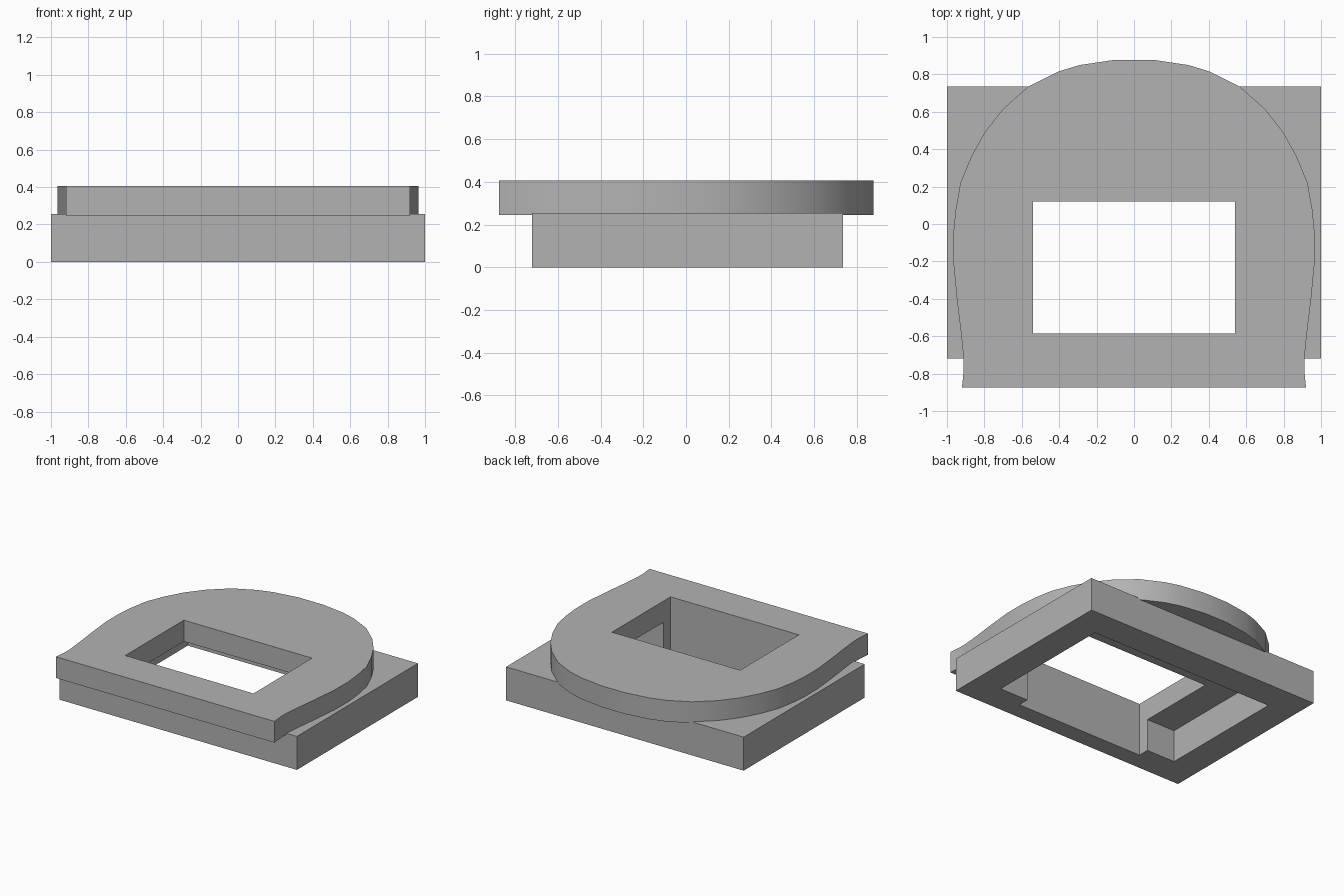
import bpy
import bmesh
from math import radians

cube = bpy.data.objects.get("Cube")
if cube:
    bpy.data.objects.remove(cube, do_unlink=True)

grey = bpy.data.materials.new("plain_grey")
grey.use_nodes = True
colour = (0.45, 0.45, 0.45, 1)
grey.diffuse_color = colour
grey.node_tree.nodes["Principled BSDF"].inputs["Base Color"].default_value = colour


def mirrored(half):
    """Close a right-hand half outline by mirroring it across x = 0."""
    return half + [(-x, y) for x, y in reversed(half)]


def slab(name, outlines, z0, z1):
    """Extrude an outer outline with holes between two heights."""
    curve = bpy.data.curves.new(name, "CURVE")
    curve.dimensions = "2D"
    curve.fill_mode = "BOTH"
    curve.extrude = (z1 - z0) / 2
    for points in outlines:
        spline = curve.splines.new("POLY")
        spline.points.add(len(points) - 1)
        for p, (x, y) in zip(spline.points, points):
            p.co = (x, y, 0, 1)
        spline.use_cyclic_u = True
    temp = bpy.data.objects.new(name + "_outline", curve)
    bpy.context.collection.objects.link(temp)
    bpy.context.view_layer.update()
    depsgraph = bpy.context.evaluated_depsgraph_get()
    mesh = bpy.data.meshes.new_from_object(temp.evaluated_get(depsgraph))
    bpy.data.objects.remove(temp, do_unlink=True)

    # Weld caps to walls and set the slab at its height
    bm = bmesh.new()
    bm.from_mesh(mesh)
    bmesh.ops.remove_doubles(bm, verts=bm.verts, dist=0.0005)
    bmesh.ops.translate(bm, verts=bm.verts, vec=(0, 0, (z0 + z1) / 2))
    bmesh.ops.recalc_face_normals(bm, faces=bm.faces)
    bm.to_mesh(mesh)
    bm.free()
    mesh.name = name
    mesh.materials.clear()
    mesh.materials.append(grey)
    obj = bpy.data.objects.new(name, mesh)
    bpy.context.collection.objects.link(obj)
    bpy.ops.object.select_all(action="DESELECT")
    obj.select_set(True)
    bpy.context.view_layer.objects.active = obj
    bpy.ops.object.shade_smooth_by_angle(angle=radians(30))
    return obj


# Shared window sizes
win_x, win_front, win_back = 0.54, -0.585, 0.12

# Rectangular frame, its pocket notched at the front for the window
frame = mirrored([(1, -0.72), (1, 0.735)])
pocket = mirrored([(win_x, win_front), (win_x, -0.5), (0.78, -0.5), (0.78, 0.51)])
slab("base_frame", [frame, pocket], 0, 0.255)

# Rounded top plate with a flared straight front edge
arch = mirrored([
    (0.92, -0.875), (0.911, -0.79), (0.911, -0.72), (0.924, -0.59),
    (0.947, -0.40), (0.965, -0.21), (0.966, -0.05), (0.953, 0.08),
    (0.928, 0.22), (0.868, 0.365), (0.795, 0.495), (0.70, 0.615),
    (0.565, 0.735), (0.405, 0.815), (0.29, 0.85), (0.10, 0.878),
])
window = mirrored([(win_x, win_front), (win_x, win_back)])
slab("top_plate", [arch, window], 0.245, 0.407)
